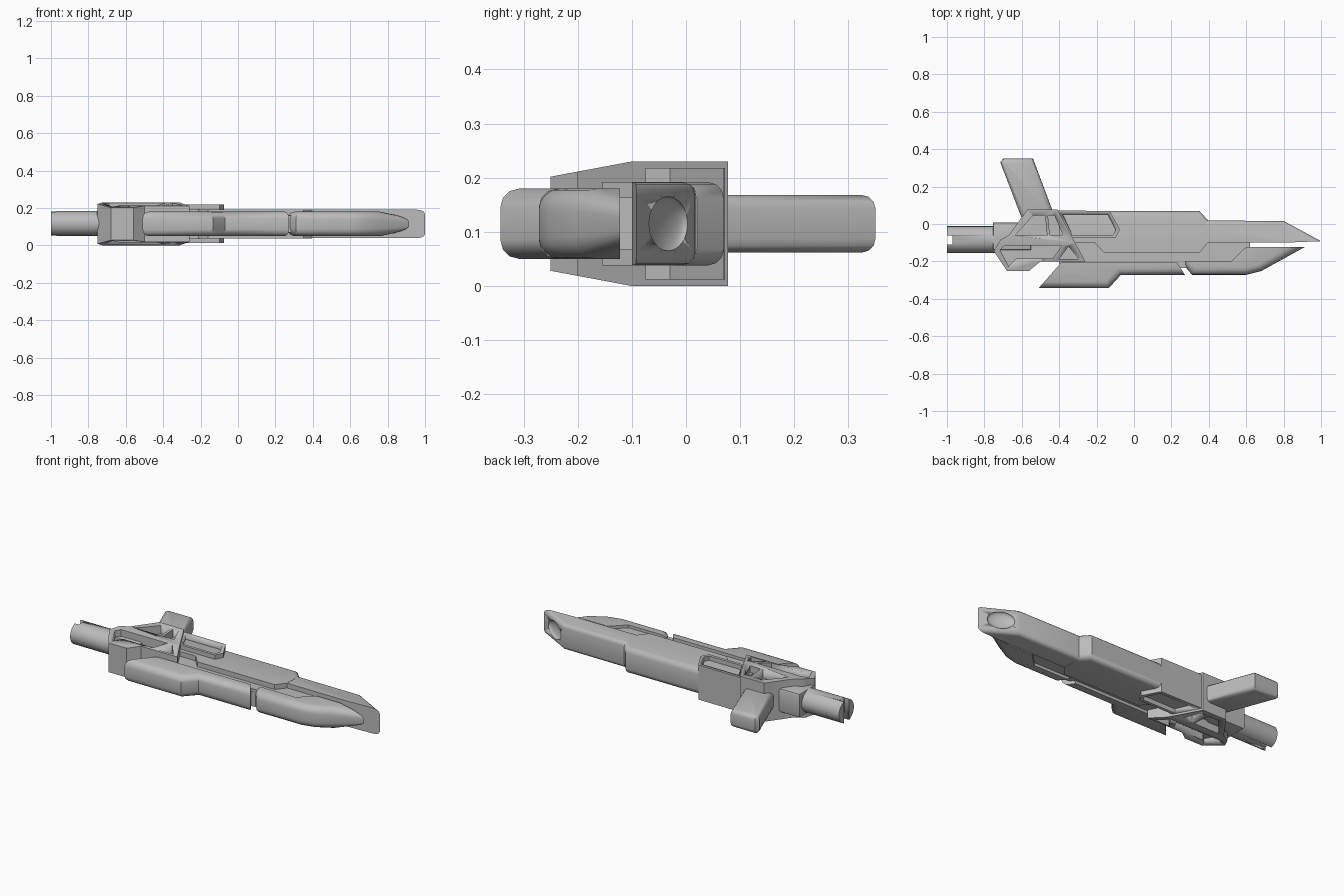
import bpy, bmesh
from mathutils import Vector

if "Cube" in bpy.data.objects:
    bpy.data.objects.remove(bpy.data.objects["Cube"], do_unlink=True)

MID = 0.115  # height of the symmetry plane

grey = bpy.data.materials.new("plain_grey")
grey.use_nodes = True
grey.diffuse_color = (0.5, 0.5, 0.5, 1)
grey.node_tree.nodes["Principled BSDF"].inputs["Base Color"].default_value = (0.5, 0.5, 0.5, 1)


def finish(name, bm, smooth=True):
    bmesh.ops.recalc_face_normals(bm, faces=bm.faces[:])
    mesh = bpy.data.meshes.new(name)
    bm.to_mesh(mesh)
    bm.free()
    mesh.materials.append(grey)
    ob = bpy.data.objects.new(name, mesh)
    bpy.context.collection.objects.link(ob)
    if smooth:
        select(ob)
        bpy.ops.object.shade_smooth_by_angle(angle=0.6)
    return ob


def select(ob):
    bpy.ops.object.select_all(action="DESELECT")
    ob.select_set(True)
    bpy.context.view_layer.objects.active = ob


def prism(name, pts, half, z=MID, bevel=0, side=None, segs=3, taper=None):
    """Extrude a plan outline; round the rims of walls that face `side`."""
    bm = bmesh.new()
    base = bm.faces.new([bm.verts.new((x, y, z - half)) for x, y in pts])
    ext = bmesh.ops.extrude_face_region(bm, geom=[base])
    for v in ext["geom"]:
        if isinstance(v, bmesh.types.BMVert):
            v.co.z = z + half
    bmesh.ops.recalc_face_normals(bm, faces=bm.faces[:])
    if bevel:
        rims = []
        for e in bm.edges:
            walls = [f for f in e.link_faces if abs(f.normal.z) < 0.5]
            if len(walls) == 1 and (side is None or walls[0].normal.dot(Vector(side)) > 0.3):
                rims.append(e)
        bmesh.ops.bevel(bm, geom=rims, offset=bevel, segments=segs, profile=0.5,
                        affect="EDGES", clamp_overlap=False)
    if taper:
        axis, start, end, scale = taper
        normal = Vector((1, 0, 0)) if axis == 0 else Vector((0, 1, 0))
        bmesh.ops.bisect_plane(bm, geom=bm.verts[:] + bm.edges[:] + bm.faces[:],
                               plane_co=normal * start, plane_no=normal)
        for v in bm.verts:
            t = max(0, (v.co[axis] - start) / (end - start))
            v.co.z = z + (v.co.z - z) * (1 + t * (scale - 1))
    return finish(name, bm)


def cut(ob, cutters):
    select(ob)
    for c in cutters:
        c.hide_render = True
        mod = ob.modifiers.new("cut", "BOOLEAN")
        mod.operation = "DIFFERENCE"
        mod.solver = "EXACT"
        mod.object = c
        bpy.ops.object.modifier_apply(modifier=mod.name)
        bpy.data.objects.remove(c, do_unlink=True)


def pockets(ob, outlines, depth, half):
    """Sink each outline into both the upper and lower face."""
    for pts in outlines:
        cut(ob, [prism("cutter", pts, 0.1, MID + s * (half - depth + 0.1)) for s in (-1, 1)])


UP, DOWN = (0, 1, 0), (0, -1, 0)

# Rear tube with a slot in its end
bm = bmesh.new()
bmesh.ops.create_cone(bm, cap_ends=True, segments=32, radius1=0.071, radius2=0.071, depth=0.4)
for v in bm.verts:
    v.co = Vector((v.co.z - 0.8, v.co.x - 0.083, v.co.y * 0.95 + 0.117))
stock = finish("rear_tube", bm)
cut(stock, [prism("cutter", [(-1.1, -0.11), (-0.97, -0.11), (-0.97, -0.062), (-1.1, -0.062)], 0.2)])
prism("rear_collar", [(-0.755, -0.14), (-0.55, -0.14), (-0.55, 0.008), (-0.755, 0.008)],
      0.072, bevel=0.012, segs=2)

# Receiver frame with sunken windows
receiver = prism("receiver", [
    (-0.75, -0.145), (-0.715, -0.085), (-0.67, -0.06), (-0.57, 0.078), (-0.41, 0.078),
    (-0.26, -0.2), (-0.4, -0.2), (-0.5, -0.2), (-0.56, -0.25), (-0.68, -0.25)],
    0.115, taper=(1, -0.1, -0.26, 0.74))
pockets(receiver, [
    [(-0.635, -0.06), (-0.54, 0.045), (-0.475, 0.045), (-0.465, -0.06)],
    [(-0.46, 0.045), (-0.425, 0.045), (-0.38, -0.06), (-0.45, -0.06)]], 0.05, 0.115)
pockets(receiver, [
    [(-0.4, -0.188), (-0.35, -0.12), (-0.295, -0.188)],
    [(-0.715, -0.14), (-0.69, -0.115), (-0.385, -0.115), (-0.435, -0.185), (-0.63, -0.185),
     (-0.67, -0.225)]], 0.055, 0.115)

# Forward side housing with a sunken panel
arm = prism("side_housing", [
    (-0.43, 0.072), (-0.13, 0.07), (-0.075, -0.03), (-0.1, -0.075), (-0.34, -0.075)], 0.103)
pockets(arm, [[(-0.38, 0.05), (-0.14, 0.05), (-0.098, -0.03), (-0.112, -0.058),
               (-0.33, -0.058)]], 0.03, 0.103)

# Grip
prism("grip", [(-0.715, 0.33), (-0.7, 0.35), (-0.54, 0.35), (-0.42, 0.03), (-0.6, 0.03)],
      0.053, bevel=0.025)

# Main barrel: wide shroud and long blade with a dished chisel tip
prism("barrel_shroud", [
    (-0.4, 0.07), (0.35, 0.07), (0.395, 0.02), (0.395, -0.1), (0.35, -0.155),
    (-0.16, -0.155), (-0.21, -0.1), (-0.4, -0.1)], 0.077, bevel=0.03, side=UP)
blade = prism("main_blade", [
    (0.2, 0.02), (0.8, 0.016), (1.0, -0.092), (0.8, -0.1), (0.2, -0.1)],
    0.076, bevel=0.022, side=UP)
bm = bmesh.new()
bmesh.ops.create_uvsphere(bm, u_segments=32, v_segments=16, radius=1)
dish = finish("cutter", bm)
dish.scale = (0.075, 0.022, 0.05)
dish.rotation_euler.z = -0.5
dish.location = (0.89, -0.033, MID)
bpy.context.view_layer.update()
cut(blade, [dish])

# Web that joins the two barrels
prism("barrel_web", [(-0.4, -0.09), (0.62, -0.09), (0.62, -0.13), (0.53, -0.215),
                     (-0.4, -0.215)], 0.048)

# Lower barrel: rear fairing and front blade, split by a slanted gap
prism("lower_fairing", [
    (-0.51, -0.343), (-0.39, -0.207), (0.23, -0.205), (0.272, -0.272), (-0.07, -0.272),
    (-0.135, -0.343)], 0.065, bevel=0.035, side=DOWN)
prism("lower_blade", [
    (0.262, -0.2), (0.52, -0.2), (0.6, -0.122), (0.915, -0.122), (0.68, -0.252),
    (0.6, -0.272), (0.31, -0.272), (0.275, -0.23)],
    0.065, bevel=0.04, side=DOWN, segs=4, taper=(0, 0.76, 0.915, 0.5))
prism("gap_pin", [(0.2, -0.235), (0.2, -0.205), (0.32, -0.205), (0.32, -0.235)], 0.045)
